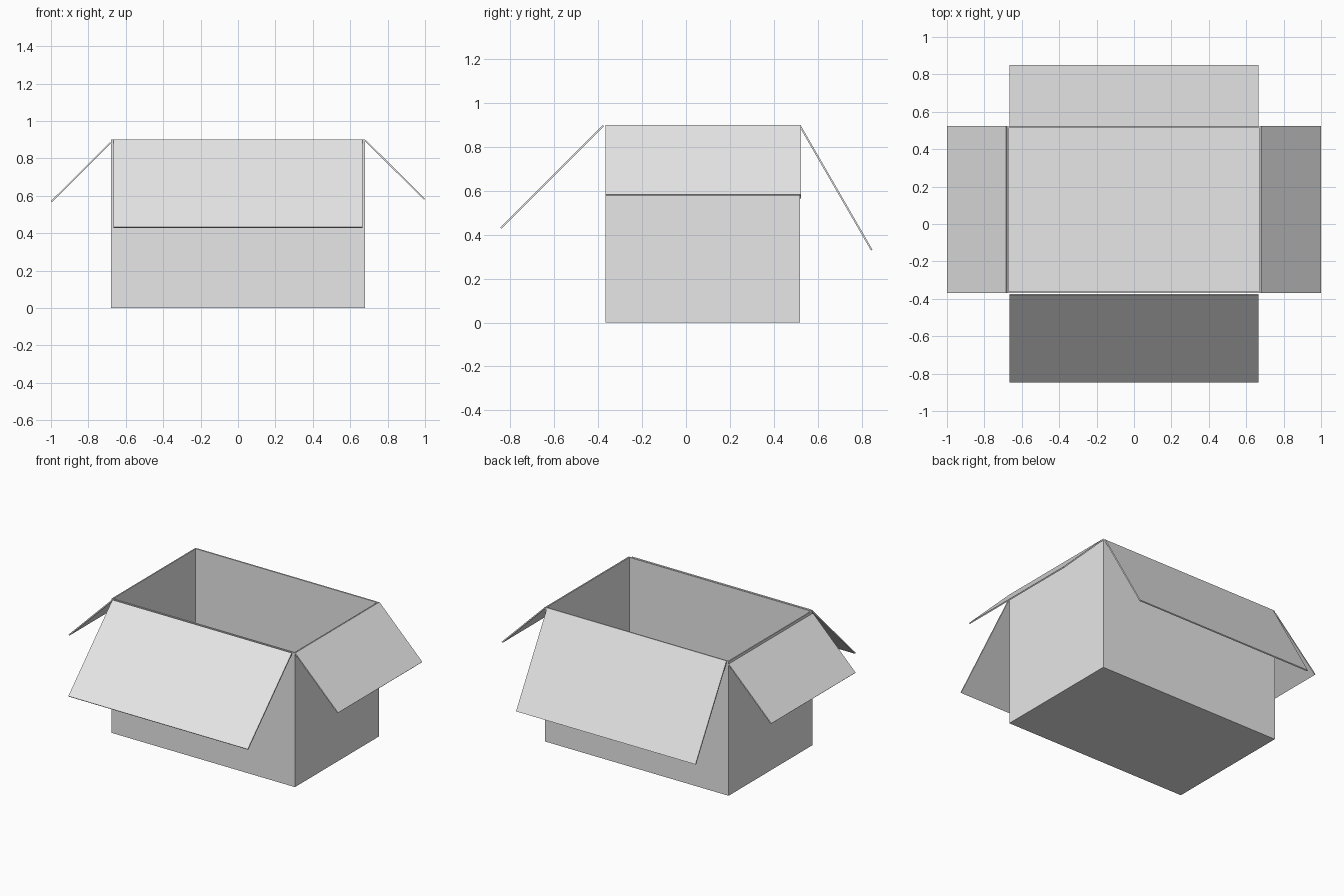
import bpy
import bmesh
from mathutils import Vector

cube = bpy.data.objects.get("Cube")
if cube:
    bpy.data.objects.remove(cube, do_unlink=True)

THICK = 0.008
X0, X1, Y0, Y1, TOP = -0.68, 0.68, -0.368, 0.52, 0.9

# Plain grey board
board = bpy.data.materials.new("grey_board")
board.use_nodes = True
colour = (0.8, 0.8, 0.8, 1)
board.diffuse_color = colour
board.node_tree.nodes["Principled BSDF"].inputs["Base Color"].default_value = colour


def add_object(name, bm):
    bmesh.ops.recalc_face_normals(bm, faces=bm.faces)
    mesh = bpy.data.meshes.new(name)
    bm.to_mesh(mesh)
    bm.free()
    mesh.materials.append(board)
    obj = bpy.data.objects.new(name, mesh)
    bpy.context.collection.objects.link(obj)
    return obj


# Open carton: a box without its lid, thickened inwards
bm = bmesh.new()
bmesh.ops.create_cube(bm, size=1)
for v in bm.verts:
    v.co = (X1 if v.co.x > 0 else X0, Y1 if v.co.y > 0 else Y0, TOP if v.co.z > 0 else 0)
lid = [f for f in bm.faces if f.normal.z > 0.9]
bmesh.ops.delete(bm, geom=lid, context='FACES_ONLY')
carton = add_object("carton_body", bm)
shell = carton.modifiers.new("board_thickness", 'SOLIDIFY')
shell.thickness = THICK
shell.offset = -1
shell.use_even_offset = True


# Flap: a thin board from hinge to tip, extruded along its crease
def add_flap(name, hinge, tip, start, end, along_x):
    hinge, tip = Vector(hinge), Vector(tip)
    down = (tip - hinge).normalized()
    inward = Vector((down.y, -down.x)) * THICK
    if inward.y > 0:
        inward.negate()
    profile = [hinge, tip, tip + inward, hinge + inward]
    bm = bmesh.new()
    verts = [bm.verts.new((start, p.x, p.y) if along_x else (p.x, start, p.y))
             for p in profile]
    face = bm.faces.new(verts)
    ext = bmesh.ops.extrude_face_region(bm, geom=[face])
    moved = [g for g in ext["geom"] if isinstance(g, bmesh.types.BMVert)]
    shift = (end - start, 0, 0) if along_x else (0, end - start, 0)
    bmesh.ops.translate(bm, verts=moved, vec=shift)
    add_object(name, bm)


add_flap("front_flap", (-0.38, TOP), (-0.847, 0.433), -0.665, 0.665, True)
add_flap("back_flap", (0.522, TOP), (0.85, 0.332), -0.665, 0.665, True)
add_flap("right_flap", (-0.684, 0.886), (-1, 0.572), Y0, 0.524, False)
add_flap("left_flap", (0.682, TOP), (1, 0.584), Y0, 0.524, False)
